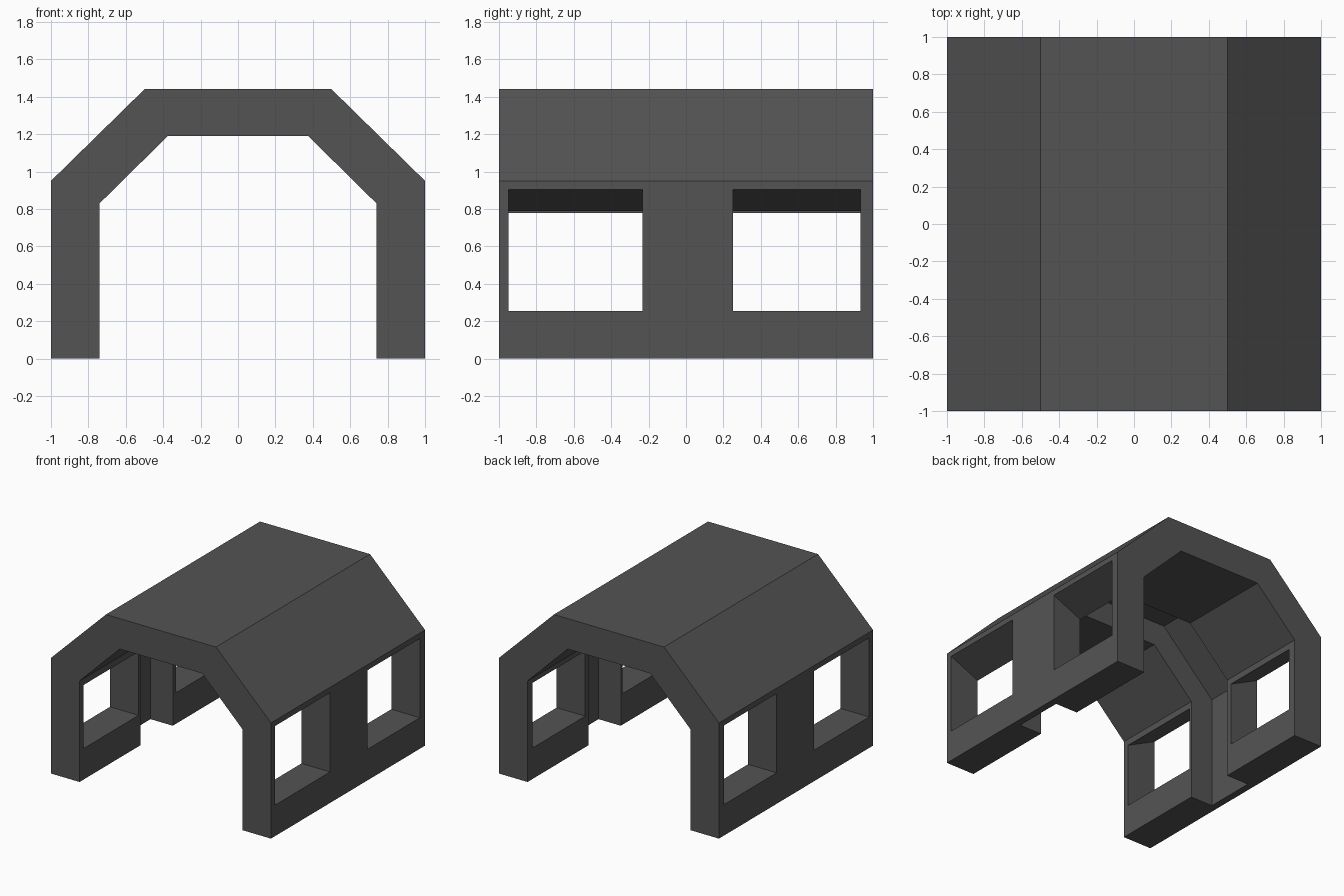
import bpy, bmesh

if "Cube" in bpy.data.objects:
    bpy.data.objects.remove(bpy.data.objects["Cube"])

grey = bpy.data.materials.new("dark grey")
grey.diffuse_color = (0.088, 0.088, 0.088, 1)
grey.use_nodes = True
grey.node_tree.nodes["Principled BSDF"].inputs["Base Color"].default_value = grey.diffuse_color


def prism(name, pts, y0, y1):
    """Extrude an x-z profile from y0 to y1."""
    bm = bmesh.new()
    face = bm.faces.new([bm.verts.new((x, y0, z)) for x, z in pts])
    ext = bmesh.ops.extrude_face_region(bm, geom=[face])
    verts = [g for g in ext["geom"] if isinstance(g, bmesh.types.BMVert)]
    bmesh.ops.translate(bm, verts=verts, vec=(0, y1 - y0, 0))
    bmesh.ops.recalc_face_normals(bm, faces=bm.faces[:])
    me = bpy.data.meshes.new(name)
    bm.to_mesh(me)
    bm.free()
    me.materials.append(grey)
    ob = bpy.data.objects.new(name, me)
    bpy.context.collection.objects.link(ob)
    return ob


def mirrored(half):
    """Half profile (right side, bottom to top) completed across x = 0."""
    return half + [(-x, z) for x, z in reversed(half)]


def cut(target, cutter):
    cutter.hide_render = True
    cutter.hide_set(True)
    mod = target.modifiers.new(cutter.name, 'BOOLEAN')
    mod.operation = 'DIFFERENCE'
    mod.solver = 'EXACT'
    mod.object = cutter


# Faceted arch shell: walls, sloped eaves and flat roof
outer = [(1, 0), (1, 0.95), (0.5, 1.44)]
inner = [(0.74, 0), (0.74, 0.83), (0.375, 1.19)]
profile = mirrored(outer) + list(reversed(mirrored(inner)))
shell = prism("arch_shell", profile, -1, 1)

# Wide groove around the inside at mid length
groove = [(0.942, -0.1), (0.942, 0.92), (0.47, 1.385)]
cut(shell, prism("groove_cutter", mirrored(groove), -0.21, 0.21))

# Two window openings per wall, tops sloping down towards the inside
for side, label, top in ((1, "right", 0.79), (-1, "left", 0.777)):
    slope = (0.905 - top) / 0.26
    x0, x1 = 0.70, 1.05
    pts = [(side * x0, 0.255), (side * x1, 0.255),
           (side * x1, 0.905 + slope * (x1 - 1)),
           (side * x0, 0.905 - slope * (1 - x0))]
    for y0, y1, end in ((-0.95, -0.233, "front"), (0.252, 0.933, "back")):
        cut(shell, prism(f"{label}_{end}_window_cutter", pts, y0, y1))
